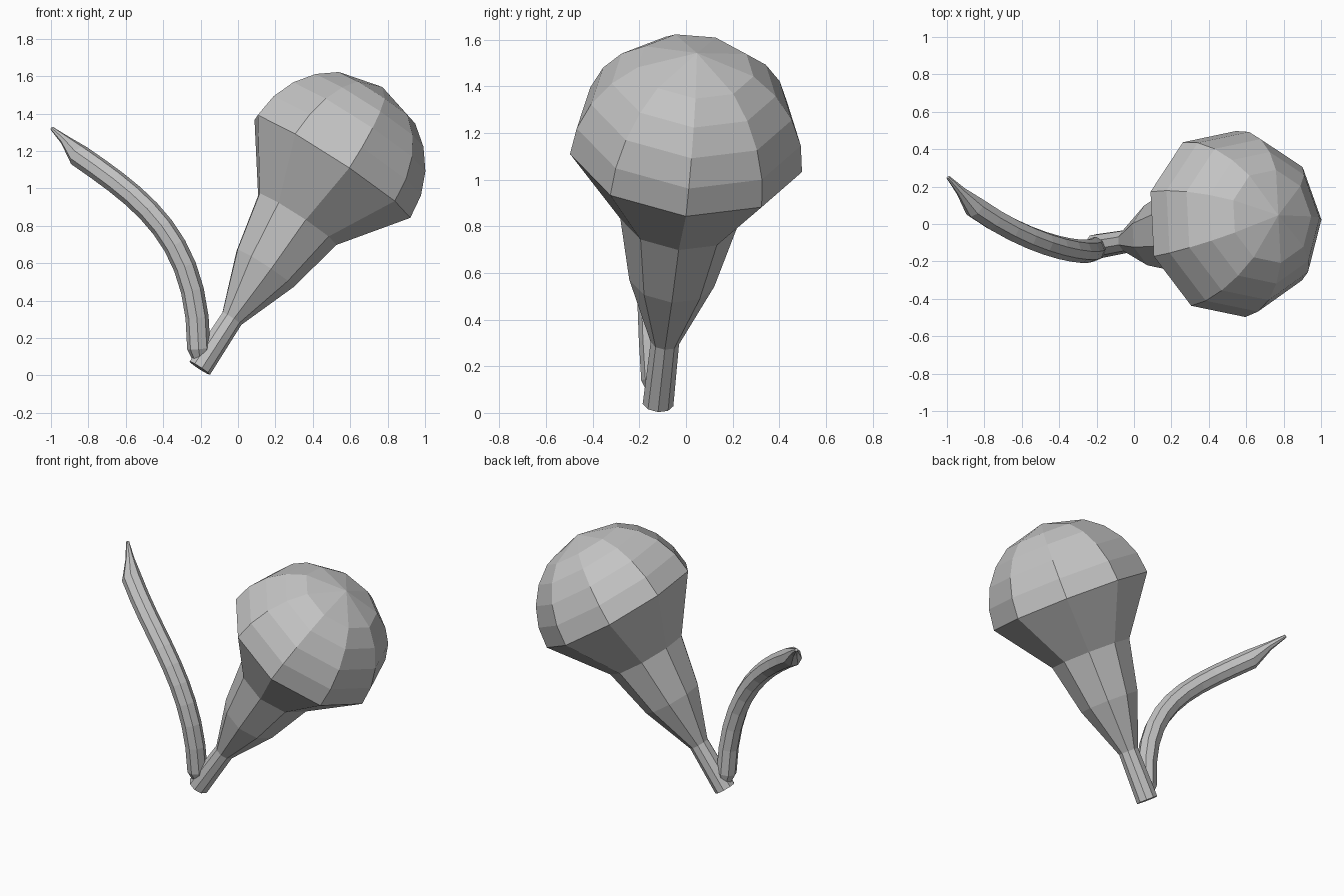
import bpy, bmesh
from math import sin, cos, tau, radians
from mathutils import Vector, geometry

cube = bpy.data.objects.get("Cube")
if cube:
    bpy.data.objects.remove(cube, do_unlink=True)

grey = bpy.data.materials.new("plain_grey")
grey.use_nodes = True
colour = (0.55, 0.55, 0.55, 1)
grey.diffuse_color = colour
grey.node_tree.nodes["Principled BSDF"].inputs["Base Color"].default_value = colour


def loft(name, sections, sides, side_hint):
    """Skin a row of (centre, radius, direction) sections; radius 0 makes a point."""
    bm = bmesh.new()
    rings = []
    u = side_hint
    for centre, radius, axis in sections:
        if radius == 0:
            rings.append([bm.verts.new(centre)] * sides)
            continue
        axis = axis.normalized()
        u = (u - axis * u.dot(axis)).normalized()
        v = axis.cross(u)
        rings.append([bm.verts.new(centre + radius * (u * cos(tau * i / sides) + v * sin(tau * i / sides)))
                      for i in range(sides)])
    for a, b in zip(rings, rings[1:]):
        for i in range(sides):
            j = (i + 1) % sides
            quad = [a[i], a[j], b[j], b[i]]
            bm.faces.new(list(dict.fromkeys(quad)))
    for end in (rings[0], rings[-1]):
        if end[0] is not end[1]:
            bm.faces.new(end)
    bmesh.ops.recalc_face_normals(bm, faces=bm.faces)
    mesh = bpy.data.meshes.new(name)
    bm.to_mesh(mesh)
    bm.free()
    mesh.materials.append(grey)
    obj = bpy.data.objects.new(name, mesh)
    bpy.context.collection.objects.link(obj)
    return obj


# Bulb: narrow neck flaring to a wide rim, closed by a faceted dome
base = Vector((-0.206, -0.12, 0.04))
axis = Vector((0.703, 0.12, 1.08)).normalized()
rim_height, rim_radius = 1.293, 0.507
profile = [(0, 0.067), (0.317, 0.062), (0.64, 0.186), (0.955, 0.255)]
for angle in range(0, 61, 15):
    a = radians(angle)
    profile.append((rim_height + rim_radius * sin(a), rim_radius * cos(a)))
profile.append((rim_height + rim_radius, 0))
loft("bulb", [(base + axis * t, r, axis) for t, r in profile],
     9, Vector((0, 1, 0)).cross(axis))

# Stalk: curved tube, pinched where it joins the neck and tapered at the tip
path = geometry.interpolate_bezier(
    Vector((-0.21, -0.13, 0.145)), Vector((-0.21, -0.17, 0.73)),
    Vector((-0.51, -0.15, 0.94)), Vector((-0.85, 0.09, 1.175)), 11)
points = [Vector((-0.2, -0.12, 0.07))] + path
points += [Vector((-0.925, 0.175, 1.258)), Vector((-0.994, 0.25, 1.32))]
radii = [0.035] + [0.062] * len(path) + [0.027, 0.01]
sections = []
for i, (p, r) in enumerate(zip(points, radii)):
    ahead = points[min(i + 1, len(points) - 1)]
    behind = points[max(i - 1, 0)]
    sections.append((p, r, ahead - behind))
loft("stalk", sections, 8, Vector((1, 0, 0)))
